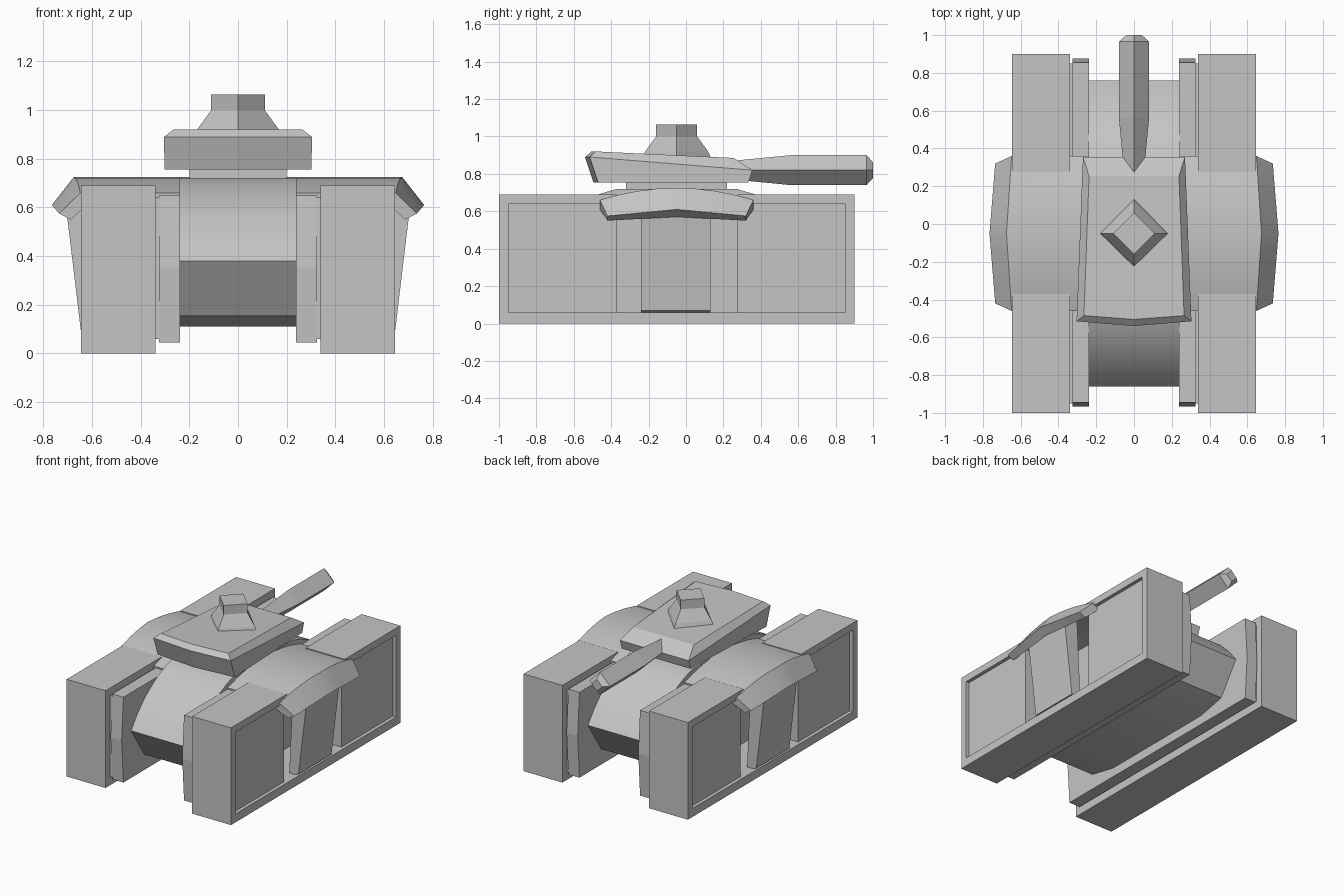
import bpy, bmesh, math

if "Cube" in bpy.data.objects:
    bpy.data.objects.remove(bpy.data.objects["Cube"])

grey = bpy.data.materials.new("plain_grey")
grey.diffuse_color = (0.56, 0.56, 0.56, 1)
grey.use_nodes = True
grey.node_tree.nodes["Principled BSDF"].inputs["Base Color"].default_value = grey.diffuse_color


def loft(name, rings, mirror=False, smooth=None):
    """Skin closed rings of points in order and cap both ends."""
    bm = bmesh.new()
    vs = [[bm.verts.new(p) for p in r] for r in rings]
    n = len(vs[0])
    for a, b in zip(vs, vs[1:]):
        for i in range(n):
            j = (i + 1) % n
            bm.faces.new((a[i], a[j], b[j], b[i]))
    bm.faces.new(vs[0][::-1])
    bm.faces.new(vs[-1])
    bmesh.ops.recalc_face_normals(bm, faces=bm.faces)
    me = bpy.data.meshes.new(name)
    bm.to_mesh(me)
    bm.free()
    me.materials.append(grey)
    ob = bpy.data.objects.new(name, me)
    bpy.context.collection.objects.link(ob)
    if mirror:
        ob.modifiers.new("mirror", 'MIRROR')
    if smooth:
        bpy.ops.object.select_all(action='DESELECT')
        ob.select_set(True)
        bpy.context.view_layer.objects.active = ob
        bpy.ops.object.shade_smooth_by_angle(angle=math.radians(smooth))
    return ob


def side_prism(name, profile, x0, x1, **kw):
    """Extrude a (y, z) profile sideways."""
    return loft(name, [[(x, y, z) for y, z in profile] for x in (x0, x1)], **kw)


def rect(a0, a1, b0, b1):
    return [(a0, b0), (a1, b0), (a1, b1), (a0, b1)]


MID = -0.05  # fore-and-aft centre of the hull

# Hull: rounded upper deck, sloping lower ends
half = [(0.81, 0.38), (0.74, 0.47), (0.65, 0.56), (0.54, 0.635), (0.42, 0.69), (0.32, 0.72)]
lower = [(0.45, 0.11), (0.66, 0.155)]
side = lower + half
hull = [(MID - d, z) for d, z in side] + [(MID + d, z) for d, z in reversed(side)]
side_prism("hull", hull, -0.24, 0.24, smooth=25)

# Track guards: outer frame with open middle, plus recessed side panels
frame = [(-1, 0), (0.9, 0), (0.9, 0.69), (0.275, 0.69), (0.275, 0.64), (0.85, 0.64),
         (0.85, 0.06), (-0.95, 0.06), (-0.95, 0.64), (-0.37, 0.64), (-0.37, 0.69), (-1, 0.69)]
side_prism("track_frame", frame, 0.34, 0.645, mirror=True)
side_prism("front_track_panel", rect(-0.95, -0.37, 0.06, 0.64), 0.34, 0.62, mirror=True)
side_prism("rear_track_panel", rect(0.275, 0.85, 0.06, 0.64), 0.34, 0.62, mirror=True)

# Inner skirts between hull and tracks, with a thin spacer
skirt = [(-0.945, 0.045), (0.855, 0.045), (0.875, 0.35), (0.855, 0.65), (-0.945, 0.65), (-0.965, 0.35)]
side_prism("inner_skirt", skirt, 0.238, 0.325, mirror=True)
side_prism("skirt_spacer", rect(-0.95, 0.85, 0.06, 0.64), 0.325, 0.341, mirror=True)

# Arched fenders with a folded outer flap
rings = []
for i in range(9):
    t = i / 4 - 1
    k = t * t                       # smooth arch on the deck
    m = abs(t)                      # straight crease on the flap
    top, flap = 0.725 - 0.065 * k, 0.61 - 0.035 * m
    y, yf = MID + 0.41 * t, MID + 0.37 * t
    rings.append([(0.20, y, top), (0.675 - 0.027 * m, y, top),
                  (0.765 - 0.03 * m, yf, flap), (0.712 - 0.025 * m, yf, flap - 0.025 - 0.015 * (1 - m)),
                  (0.64 - 0.02 * m, y, top - 0.05), (0.20, y, top - 0.03)])
loft("fender", rings, mirror=True, smooth=25)

# Slanted struts holding the fenders
strut = [(0.57, 0.05), (0.643, 0.07), (0.704, 0.58), (0.67, 0.66), (0.60, 0.66)]
loft("fender_strut", [[(x, y, z) for x, z in strut] for y in (-0.24, 0.13)], mirror=True)

# Turret collar
side_prism("turret_collar", rect(-0.32, 0.22, 0.70, 0.765), -0.2, 0.2)


# Turret: shallow wedge with bevelled upper edges
def turret_ring(wf, yf, yc, zf, wr, yr, zr):
    return [(-wf, yf, zf), (0, yc, zf), (wf, yf, zf), (wr, yr, zr), (-wr, yr, zr)]


loft("turret", [turret_ring(0.302, -0.47, -0.495, 0.755, 0.27, 0.335, 0.755),
                turret_ring(0.304, -0.515, -0.54, 0.89, 0.27, 0.355, 0.82),
                turret_ring(0.265, -0.485, -0.505, 0.92, 0.238, 0.255, 0.885)])

# Gun barrel: diamond section, tapered at both ends
loft("gun_barrel", [[(r, y, 0.82), (0, y, 0.82 + r), (-r, y, 0.82), (0, y, 0.82 - r)]
                    for y, r in ((0.2, 0.045), (0.56, 0.08), (0.965, 0.08), (1.0, 0.042))])

# Hatch: diamond pedestal flaring at its foot
loft("hatch", [[(r, MID, z), (0, MID + r, z), (-r, MID, z), (0, MID - r, z)]
               for z, r in ((0.885, 0.185), (0.92, 0.168), (1.0, 0.11), (1.065, 0.11))])
